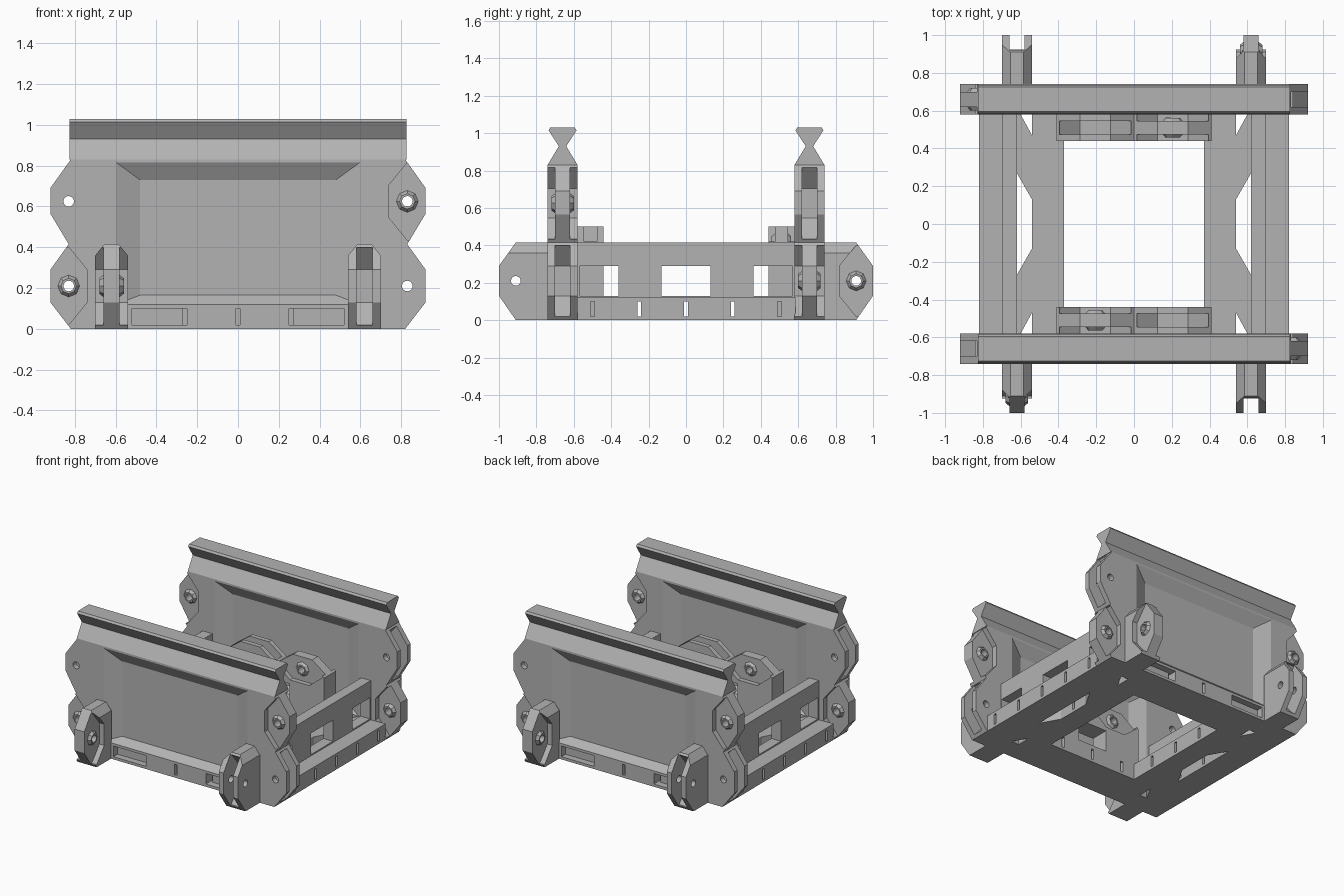
import bpy, bmesh, math
from mathutils import Vector, Matrix

cube = bpy.data.objects.get("Cube")
if cube:
    bpy.data.objects.remove(cube)

grey = bpy.data.materials.new("stone_grey")
grey.use_nodes = True
GREY = (0.45, 0.45, 0.45, 1)
grey.diffuse_color = GREY
grey.node_tree.nodes["Principled BSDF"].inputs["Base Color"].default_value = GREY

BASE_H = 0.12
WALL_Y, SIDE_X, PLATE_Y = -0.66, 0.62, -0.51


# Each frame maps an outline (u, v) and a thickness t to the world
def wall_frame(u, v, t):
    return Vector((u, WALL_Y + t, v))


def side_frame(x):
    return lambda u, v, t: Vector((x + t, u, v))


def plate_frame(u, v, t):
    return Vector((v, PLATE_Y + t, u))


def flat_frame(u, v, t):
    return Vector((u, v, t))


def loft(bm, frame, layers):
    """Closed solid through outlines (t, points)."""
    rings = [[bm.verts.new(frame(u, v, t)) for u, v in pts] for t, pts in layers]
    faces = [bm.faces.new(rings[0]), bm.faces.new(rings[-1])]
    for a, b in zip(rings, rings[1:]):
        for i in range(len(a)):
            j = (i + 1) % len(a)
            faces.append(bm.faces.new((a[i], a[j], b[j], b[i])))
    bmesh.ops.recalc_face_normals(bm, faces=faces)


def prism(bm, frame, pts, t0, t1):
    loft(bm, frame, [(t0, pts), (t1, pts)])


def rect(u0, u1, v0, v1):
    return [(u0, v0), (u1, v0), (u1, v1), (u0, v1)]


def circle(u, v, r, n=16):
    return [(u + r * math.cos(i * math.tau / n), v + r * math.sin(i * math.tau / n))
            for i in range(n)]


def make(name, bm):
    mesh = bpy.data.meshes.new(name)
    bm.to_mesh(mesh)
    bm.free()
    mesh.materials.append(grey)
    obj = bpy.data.objects.new(name, mesh)
    bpy.context.collection.objects.link(obj)
    return obj


def boolean(obj, bm, operation="DIFFERENCE"):
    """Apply a boolean with the helper mesh, then discard the helper."""
    if not bm.verts:
        bm.free()
        return
    tool = make("helper", bm)
    tool.hide_render = True
    mod = obj.modifiers.new("cut", "BOOLEAN")
    mod.operation, mod.solver, mod.object = operation, "EXACT", tool
    dg = bpy.context.evaluated_depsgraph_get()
    result = bpy.data.meshes.new_from_object(obj.evaluated_get(dg))
    obj.modifiers.clear()
    obj.data = result
    bpy.data.objects.remove(tool)


def add_clips(obj, frame, clips, half):
    """Cut tongue or fork clips: (u, v, outward direction, is_tongue)."""
    hexes, bosses, holes = bmesh.new(), bmesh.new(), bmesh.new()
    for u, v, d, tongue in clips:
        shape = [(u + d * a, v + b) for a, b in
                 ((0, -.19), (-.09, -.08), (-.09, .08), (0, .19), (.13, .19), (.13, -.19))]
        if tongue:
            for s in (-1, 1):
                prism(hexes, frame, shape, s * half / 2, s * (half + .02))
                loft(bosses, frame, [(s * half * .4, circle(u, v, .06, 8)),
                                     (s * half * .75, circle(u, v, .038, 8))])
        else:
            prism(hexes, frame, shape, -half / 2, half / 2)
        prism(holes, frame, circle(u, v, .026), -half - .03, half + .03)
    boolean(obj, hexes)
    boolean(obj, bosses, "UNION")
    boolean(obj, holes)


def opposite(obj, name):
    twin = bpy.data.objects.new(name, obj.data)
    twin.matrix_world = Matrix.Rotation(math.pi, 4, "Z")
    bpy.context.collection.objects.link(twin)


# End wall: double-eared outline with a sunken panel on both faces
half_outline = [(.82, 0), (.92, .13), (.92, .29), (.83, .415),
                (.92, .565), (.92, .69), (.82, .83)]
bm = bmesh.new()
prism(bm, wall_frame, half_outline + [(-u, v) for u, v in reversed(half_outline)], -.08, .08)
wall = make("front_wall", bm)
cut = bmesh.new()
for s in (-1, 1):
    loft(cut, wall_frame, [(s * .085, rect(-.61, .61, .115, .825)),
                           (s * .03, rect(-.48, .48, .165, .73))])
boolean(wall, cut)
cut = bmesh.new()
for x in (-.26, 0, .26):
    prism(cut, wall_frame, rect(x - .01, x + .01, .02, .1), -.1, .1)
boolean(wall, cut)
cut = bmesh.new()
for s in (-1, 1):
    prism(cut, wall_frame, rect(s * .395 - .125, s * .395 + .125, .02, .1), -.1, -.03)
boolean(wall, cut)
add_clips(wall, wall_frame, [(-.83, .625, -1, False), (-.83, .21, -1, True),
                             (.83, .625, 1, True), (.83, .21, 1, False)], .08)
opposite(wall, "back_wall")

# Pinched top rail with a small bevel along its cap
bm = bmesh.new()
rail = [(-.08, .83), (-.02, .93), (-.075, 1.015), (-.065, 1.03)]
rail += [(-t, z) for t, z in reversed(rail)]
prism(bm, lambda u, v, t: Vector((t, WALL_Y + u, v)), rail, -.825, .825)
top_rail = make("front_top_rail", bm)
opposite(top_rail, "back_top_rail")

# Forward connectors with chamfered tops, one tongue and one fork
for side, tongue in ((-1, True), (1, False)):
    bm = bmesh.new()
    frame = side_frame(side * SIDE_X)
    prism(bm, frame, [(-.735, 0), (-.91, 0), (-1, .13), (-1, .29), (-.91, .415), (-.735, .415)],
          -.08, .08)
    for s in (-1, 1):
        cutres = bmesh.ops.bisect_plane(
            bm, geom=bm.verts[:] + bm.edges[:] + bm.faces[:], dist=1e-5,
            plane_co=frame(0, .36, s * .08), plane_no=(s * .055, 0, .045), clear_outer=True)
        edges = [e for e in cutres["geom_cut"] if isinstance(e, bmesh.types.BMEdge)]
        bmesh.ops.holes_fill(bm, edges=edges)
    bmesh.ops.recalc_face_normals(bm, faces=bm.faces)
    label = "tongue" if tongue else "fork"
    obj = make("front_connector_" + label, bm)
    add_clips(obj, frame, [(-.91, .21, -1, tongue)], .08)
    opposite(obj, "back_connector_" + label)

# Inner plate with two upright ears and a window
bm = bmesh.new()
ears = [(0, -.41), (.41, -.41), (.5, -.285), (.5, -.125), (.41, 0),
        (.5, .125), (.5, .285), (.41, .41), (0, .41)]
prism(bm, plate_frame, ears, -.07, .07)
plate = make("front_inner_plate", bm)
cut = bmesh.new()
for x in (-.26, 0, .26):
    prism(cut, plate_frame, rect(.02, .1, x - .01, x + .01), -.1, .1)
prism(cut, plate_frame, rect(.13, .29, -.12, .12), -.1, .1)
boolean(plate, cut)
add_clips(plate, plate_frame, [(.41, -.205, 1, True), (.41, .205, 1, False)], .07)
opposite(plate, "back_inner_plate")

# Tall side wall with three windows
bm = bmesh.new()
prism(bm, side_frame(.66), rect(-.59, .59, BASE_H - .01, .415), -.04, .04)
side = make("left_side_wall", bm)
cut = bmesh.new()
for y0, y1 in ((-.57, -.36), (-.13, .13), (.36, .57)):
    prism(cut, side_frame(.66), rect(y0, y1, .13, .29), -.1, .1)
boolean(side, cut)
opposite(side, "right_side_wall")

# Low base frame: central opening, strut gaps and slots
bm = bmesh.new()
prism(bm, flat_frame, rect(-.82, .82, -.585, .585), 0, BASE_H)
base = make("base_frame", bm)
cut = bmesh.new()
prism(cut, flat_frame, rect(-.37, .37, -.58, .58), -.1, .2)
for s in (-1, 1):
    gap = [(.62, .27), (.54, .13), (.54, -.13), (.62, -.27)]
    prism(cut, flat_frame, [(s * x, y) for x, y in gap], -.1, .2)
    for e in (-1, 1):
        corner = [(.6, .58), (.54, .47), (.54, .58)]
        prism(cut, flat_frame, [(s * x, e * y) for x, y in corner], -.1, .2)
boolean(base, cut)
cut = bmesh.new()
for y in (-.25, 0, .25):
    prism(cut, flat_frame, rect(-.9, .9, y - .01, y + .01), .02, .1)
for s in (-1, 1):
    for y in (-.5, .5):
        prism(cut, flat_frame, rect(s * .8 - .1, s * .8 + .1, y - .01, y + .01), .02, .1)
boolean(base, cut)
